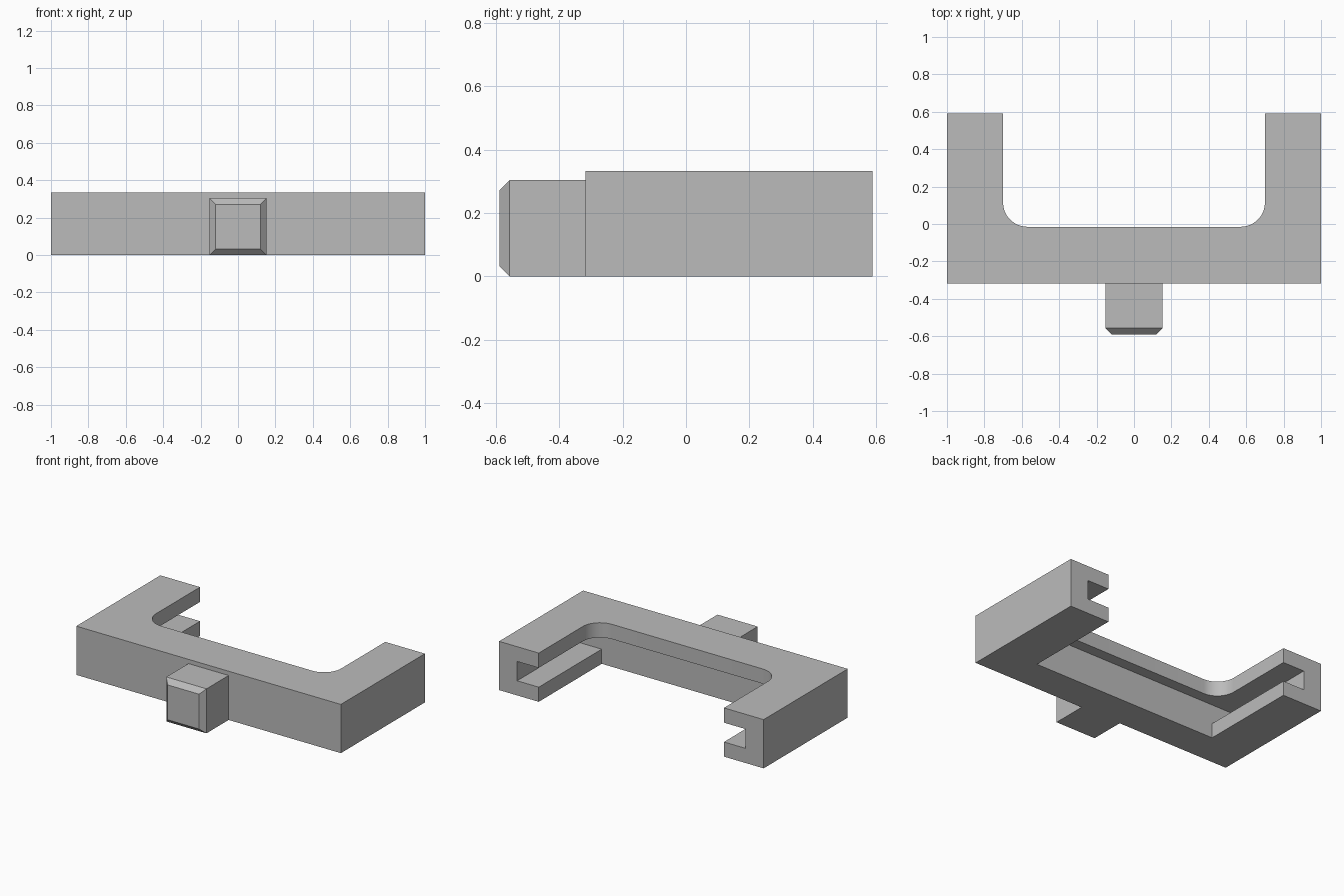
import bpy, bmesh
from math import sin, cos, pi

cube = bpy.data.objects.get("Cube")
if cube:
    bpy.data.objects.remove(cube, do_unlink=True)

grey = bpy.data.materials.new("grey")
grey.use_nodes = True
colour = (0.5, 0.5, 0.5, 1)
grey.diffuse_color = colour
grey.node_tree.nodes["Principled BSDF"].inputs["Base Color"].default_value = colour


def prism(name, outline, z0, z1):
    """Extrude a plan outline from z0 to z1."""
    bm = bmesh.new()
    face = bm.faces.new([bm.verts.new((x, y, z0)) for x, y in outline])
    side = bmesh.ops.extrude_face_region(bm, geom=[face])["geom"]
    tops = [v for v in side if isinstance(v, bmesh.types.BMVert)]
    bmesh.ops.translate(bm, verts=tops, vec=(0, 0, z1 - z0))
    bmesh.ops.recalc_face_normals(bm, faces=bm.faces)
    mesh = bpy.data.meshes.new(name)
    bm.to_mesh(mesh)
    bm.free()
    mesh.materials.append(grey)
    obj = bpy.data.objects.new(name, mesh)
    bpy.context.collection.objects.link(obj)
    return obj


def rect(half, y0, y1):
    return [(-half, y0), (half, y0), (half, y1), (-half, y1)]


height, front, back = 0.333, -0.318, 0.59
lip_low, lip_high = 0.10, 0.232
ledge_y, opening_y, opening_x, radius = -0.09, -0.015, 0.7, 0.13

# Bracket block
bracket = prism("bracket", rect(1, front, back), 0, height)

# Upper opening with two rounded inner corners
arc = [(opening_x - radius + radius * sin(a), opening_y + radius - radius * cos(a))
       for a in (pi / 2 * i / 12 for i in range(13))]
rounded = arc + [(opening_x, 1), (-opening_x, 1)] + [(-x, y) for x, y in reversed(arc)]

# Opening, square lower opening, and the slot running along both arms
cutters = [
    prism("slot_cutter", rect(0.863, ledge_y, 1), lip_low, lip_high),
    prism("lower_cutter", rect(opening_x, ledge_y, 1), -1, 0.15),
    prism("upper_cutter", rounded, 0.18, 1),
]
bpy.context.view_layer.objects.active = bracket
for cutter in cutters:
    cutter.hide_render = True
    mod = bracket.modifiers.new("cut", "BOOLEAN")
    mod.operation = "DIFFERENCE"
    mod.solver = "EXACT"
    mod.object = cutter
    bpy.ops.object.modifier_apply(modifier=mod.name)
    bpy.data.objects.remove(cutter, do_unlink=True)

# Front tab with a chamfered nose
chamfer = 0.033
tab = prism("front_tab", rect(0.152, -back, front), 0, 0.304)
bm = bmesh.new()
bm.from_mesh(tab.data)
nose = [e for e in bm.edges if all(v.co.y < -0.5 for v in e.verts)]
bmesh.ops.bevel(bm, geom=nose, offset=chamfer, segments=1, affect="EDGES")
# Keep the tab sides square: rebuild the nose as a tapered inset
bm.clear()
rings = []
for y, inset in ((front, 0), (-back + chamfer, 0), (-back, chamfer)):
    w, lo, hi = 0.152 - inset, inset, 0.304 - inset
    rings.append([bm.verts.new((x, y, z)) for x, z in ((-w, lo), (w, lo), (w, hi), (-w, hi))])
for a, b in zip(rings, rings[1:]):
    for i in range(4):
        j = (i + 1) % 4
        bm.faces.new((a[i], a[j], b[j], b[i]))
bm.faces.new(rings[0])
bm.faces.new(rings[-1])
bmesh.ops.recalc_face_normals(bm, faces=bm.faces)
bm.to_mesh(tab.data)
bm.free()

# Smooth only the rounded corners
bpy.ops.object.select_all(action="DESELECT")
bracket.select_set(True)
bpy.context.view_layer.objects.active = bracket
bpy.ops.object.shade_smooth_by_angle(angle=pi / 6)
